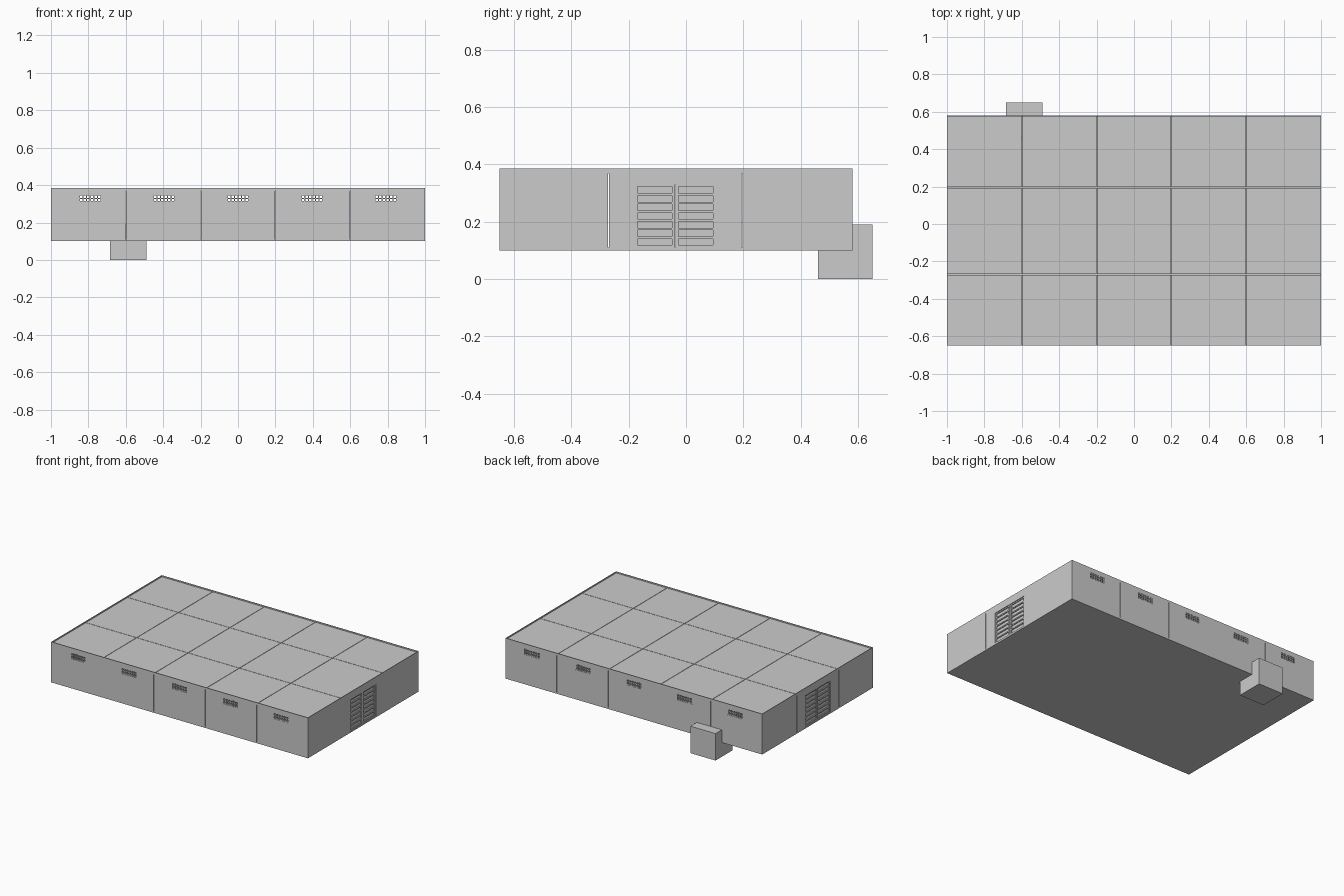
import bpy, bmesh
from mathutils import Vector

if "Cube" in bpy.data.objects:
    bpy.data.objects.remove(bpy.data.objects["Cube"])

X0, X1, Y0, Y1 = -1.0, 1.0, -0.65, 0.58
Z0, Z1, T, GAP = 0.10, 0.385, 0.018, 0.0015
XS = [-1.0, -0.6, -0.2, 0.2, 0.6, 1.0]
YS = [Y0, -0.27, 0.195, Y1]


def boxes(name, spans):
    """One object made of axis-aligned boxes (x0, x1, y0, y1, z0, z1)."""
    bm = bmesh.new()
    for a, b, c, d, e, f in spans:
        geo = bmesh.ops.create_cube(bm, size=1)["verts"]
        for v in geo:
            v.co = Vector(((a + b) / 2 + v.co.x * (b - a),
                           (c + d) / 2 + v.co.y * (d - c),
                           (e + f) / 2 + v.co.z * (f - e)))
    me = bpy.data.meshes.new(name)
    bm.to_mesh(me)
    bm.free()
    ob = bpy.data.objects.new(name, me)
    bpy.context.collection.objects.link(ob)
    return ob


def cut(ob, span):
    cutter = boxes(ob.name + "_cutter", [span])
    cutter.hide_render = True
    cutter.hide_set(True)
    cutter.display_type = 'WIRE'
    m = ob.modifiers.new("opening", 'BOOLEAN')
    m.operation, m.object, m.solver = 'DIFFERENCE', cutter, 'EXACT'


# floor slab
boxes("floor", [(X0, X1, Y0, Y1, Z0, Z0 + 0.01)])

# roof panels, set slightly below the wall tops
roof = []
for i in range(5):
    for j in range(3):
        roof.append((max(XS[i] + GAP, X0 + 0.004), min(XS[i + 1] - GAP, X1 - 0.004),
                     max(YS[j] + GAP, Y0 + 0.004), min(YS[j + 1] - GAP, Y1 - 0.004),
                     Z1 - 0.022, Z1 - 0.009))
boxes("roof_panels", roof)

# long walls with a barred window in every bay
W, WZ0, WZ1 = 0.06, 0.308, 0.35
for side, ya, yb in (("front", Y0, Y0 + T), ("back", Y1 - T, Y1)):
    for i in range(5):
        cx = (i - 2) * 0.395
        wall = boxes(f"{side}_wall_{i}", [
            (XS[i] + (GAP if i else 0), XS[i + 1] - (GAP if i < 4 else 0),
             ya, yb, Z0, Z1 - 0.016)])
        cut(wall, (cx - W, cx + W, ya - 0.1, yb + 0.1, WZ0, WZ1))
        bars = []
        for k in range(7):
            x = cx - W + 0.003 + k * (2 * W - 0.006) / 6
            bars.append((x - 0.003, x + 0.003, ya + 0.001, yb - 0.001, WZ0, WZ1))
        for z in (WZ0 + 0.003, (WZ0 + WZ1) / 2, WZ1 - 0.003):
            bars.append((cx - W, cx + W, ya + 0.002, yb - 0.002, z - 0.003, z + 0.003))
        boxes(f"{side}_window_grille_{i}", bars)
    # thin parapet above the wall
    pa = (Y0, Y0 + 0.004) if side == "front" else (Y1 - 0.004, Y1)
    boxes(f"{side}_parapet", [(X0, X1, *pa, Z1 - 0.016, Z1)])

# end walls with double slatted doors
DY0, DY1, DZ = -0.18, 0.105, 0.33
for side, s in (("left", -1), ("right", 1)):
    def xr(near, far):
        return tuple(sorted((s * (1 - near), s * (1 - far))))
    for j in range(3):
        a = YS[j] + (GAP if j else T)
        b = YS[j + 1] - (GAP if j < 2 else T)
        wall = boxes(f"{side}_wall_{j}", [(*xr(0, T), a, b, Z0, Z1 - 0.016)])
        if j == 1:
            cut(wall, (*xr(-0.1, 0.1), DY0, DY1, Z0 + 0.003, DZ))
    boxes(f"{side}_parapet", [(*xr(0, 0.004), Y0, Y1, Z1 - 0.016, Z1)])
    mid = (DY0 + DY1) / 2
    for n, (a, b) in enumerate(((DY0, mid - 0.001), (mid + 0.001, DY1))):
        parts = [(*xr(0.011, 0.016), a, b, Z0 + 0.01, DZ)]
        for y in (a, b - 0.01):
            parts.append((*xr(0.004, 0.016), y, y + 0.01, Z0 + 0.01, DZ))
        for k in range(8):
            z = Z0 + 0.01 + k * (DZ - Z0 - 0.018) / 7
            parts.append((*xr(0.005, 0.016), a, b, z, z + 0.008))
        boxes(f"{side}_door_leaf_{n}", parts)

# small square annex at the back
boxes("annex_block", [(-0.685, -0.49, 0.46, 0.65, 0.0, 0.19)])
